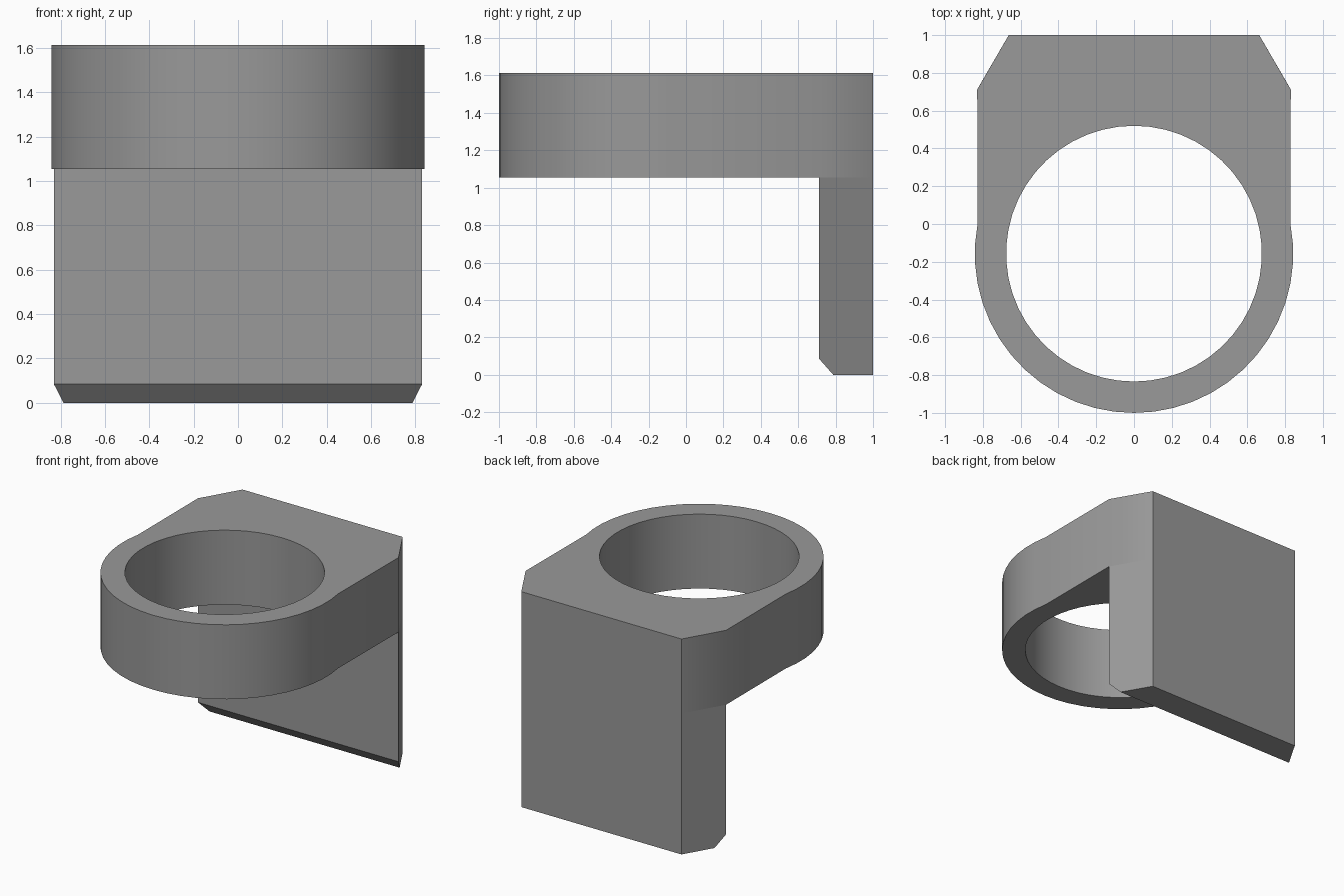
import bpy, bmesh
from math import sin, cos, radians, tau

if "Cube" in bpy.data.objects:
    bpy.data.objects.remove(bpy.data.objects["Cube"])

CY, R_OUT, R_IN = -0.157, 0.843, 0.677   # ring centre and radii
Z_RING, Z_TOP = 1.055, 1.612             # ring underside and top
HALF_W, Y_PLATE, HALF_BACK = 0.83, 0.712, 0.663

bm = bmesh.new()


def loop(points):
    verts = [bm.verts.new((x, y, Z_RING)) for x, y in points]
    edges = [bm.edges.new((verts[i - 1], verts[i])) for i in range(len(verts))]
    return verts, edges


def extrude(faces, dz):
    """Extrude faces vertically and return the new cap faces."""
    geom = bmesh.ops.extrude_face_region(bm, geom=faces)["geom"]
    verts = [g for g in geom if isinstance(g, bmesh.types.BMVert)]
    bmesh.ops.translate(bm, verts=verts, vec=(0, 0, dz))
    return [g for g in geom if isinstance(g, bmesh.types.BMFace)]


def arc(radius, start, sweep, steps):
    return [(radius * cos(start + sweep * i / steps),
             CY + radius * sin(start + sweep * i / steps)) for i in range(steps + 1)]


# Ring outline: lower arc running into straight sides, with a round hole
outline = [(-HALF_W, Y_PLATE)]
outline += arc(R_OUT, radians(169.2), radians(201.6), 28)
outline += [(HALF_W, Y_PLATE)]
outer, outer_edges = loop(outline)
hole, hole_edges = loop(arc(R_IN, -tau / 4, tau, 50)[:-1])
bmesh.ops.triangle_fill(bm, edges=outer_edges + hole_edges, use_beauty=True)

# Tapered back section shared by the ring and the plate
back = [bm.verts.new((x, 1.0, Z_RING)) for x in (HALF_BACK, -HALF_BACK)]
plate_face = bm.faces.new((outer[0], outer[-1], back[0], back[1]))

# Raise the ring, then drop the plate
extrude(bm.faces[:], Z_TOP - Z_RING)
cap = extrude([plate_face], 0.085 - Z_RING)
cap = extrude(cap, -0.085)

# Chamfer on the lower front edge of the plate
for v in cap[0].verts:
    if v.co.y < 0.9:
        v.co.x *= 0.787 / HALF_W
        v.co.y = 0.787

# Keep the shading of ring and plate separate where they meet
for e in bm.edges:
    if all(abs(v.co.z - Z_RING) < 1e-4 for v in e.verts):
        e.smooth = False

bmesh.ops.recalc_face_normals(bm, faces=bm.faces[:])
mesh = bpy.data.meshes.new("ring_bracket")
bm.to_mesh(mesh)
bm.free()
bracket = bpy.data.objects.new("ring_bracket", mesh)
bpy.context.collection.objects.link(bracket)

# Dark grey finish
grey = bpy.data.materials.new("dark_grey")
grey.diffuse_color = (0.32, 0.32, 0.32, 1)
grey.use_nodes = True
grey.node_tree.nodes["Principled BSDF"].inputs["Base Color"].default_value = grey.diffuse_color
mesh.materials.append(grey)

bpy.context.view_layer.objects.active = bracket
bracket.select_set(True)
bpy.ops.object.shade_smooth_by_angle(angle=radians(35))
